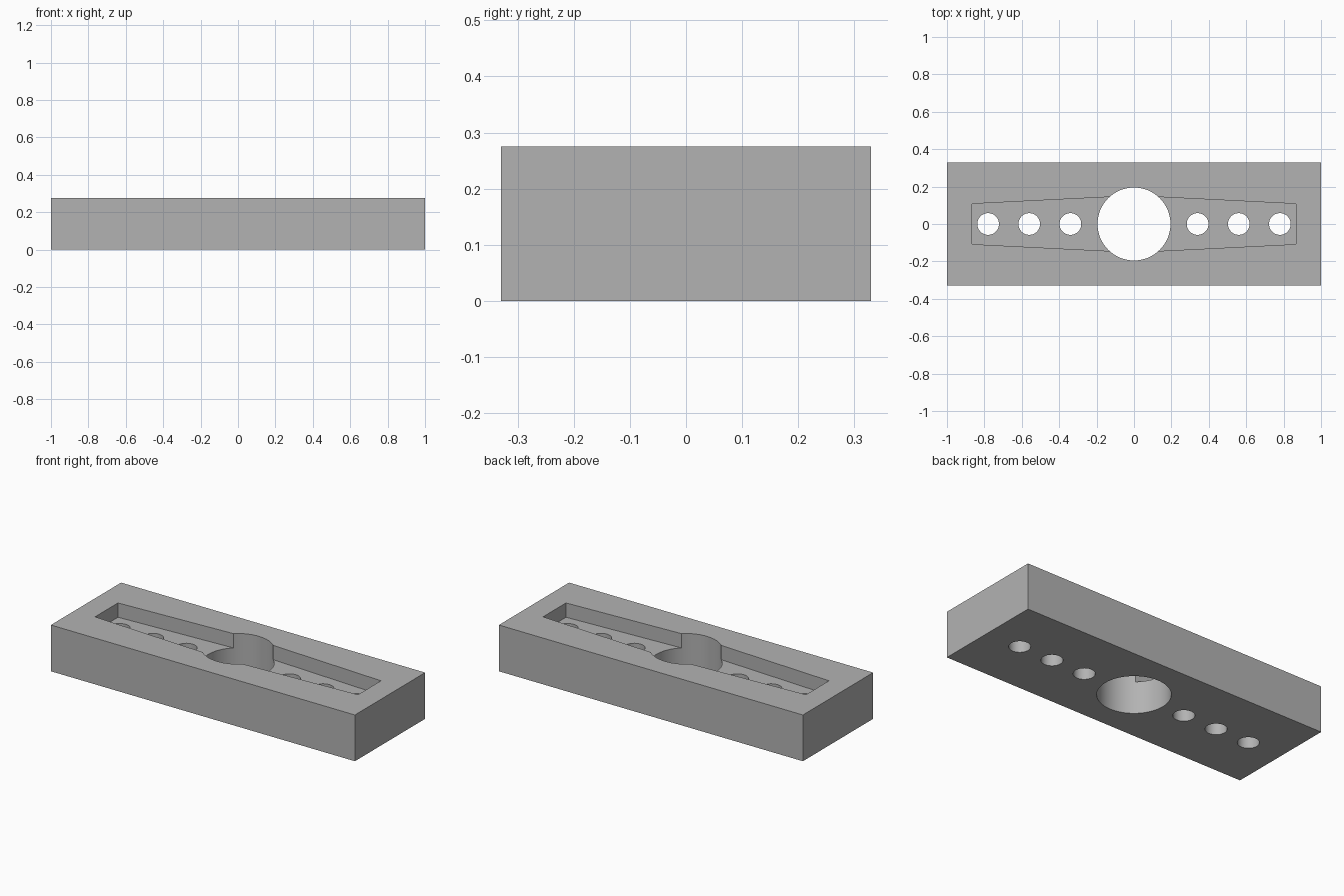
import bpy, bmesh, math

old = bpy.data.objects.get("Cube")
if old:
    bpy.data.objects.remove(old, do_unlink=True)

HEIGHT, FLOOR = 0.275, 0.19

grey = bpy.data.materials.new("grey")
grey.use_nodes = True
colour = (0.45, 0.45, 0.45, 1)
grey.diffuse_color = colour
grey.node_tree.nodes["Principled BSDF"].inputs["Base Color"].default_value = colour


def prism(name, outline, z0, z1):
    """Extrude a flat outline between two heights."""
    bm = bmesh.new()
    face = bm.faces.new([bm.verts.new((x, y, z0)) for x, y in outline])
    top = bmesh.ops.extrude_face_region(bm, geom=[face])["geom"]
    verts = [v for v in top if isinstance(v, bmesh.types.BMVert)]
    bmesh.ops.translate(bm, verts=verts, vec=(0, 0, z1 - z0))
    bmesh.ops.recalc_face_normals(bm, faces=bm.faces)
    mesh = bpy.data.meshes.new(name)
    bm.to_mesh(mesh)
    bm.free()
    mesh.materials.append(grey)
    obj = bpy.data.objects.new(name, mesh)
    bpy.context.collection.objects.link(obj)
    return obj


def circle(cx, radius, sides=64):
    turn = 2 * math.pi / sides
    return [(cx + radius * math.cos(i * turn), radius * math.sin(i * turn))
            for i in range(sides)]


# Solid block
block = prism("block", [(-1, -0.33), (1, -0.33), (1, 0.33), (-1, 0.33)], 0, HEIGHT)

# Cutters: tapered pocket, central bore and rows of small holes
pocket = [(-0.865, -0.108), (0, -0.151), (0.865, -0.108),
          (0.865, 0.108), (0, 0.151), (-0.865, 0.108)]
cutters = [prism("pocket_cutter", pocket, FLOOR, HEIGHT + 0.1),
           prism("bore_cutter", circle(0, 0.195), -0.1, HEIGHT + 0.1)]
for side in (-1, 1):
    for x in (0.34, 0.56, 0.78):
        cutters.append(prism("hole_cutter", circle(side * x, 0.058), -0.1, HEIGHT + 0.1))

# Cut the block and remove the cutters
bpy.ops.object.select_all(action="DESELECT")
bpy.context.view_layer.objects.active = block
block.select_set(True)
for cutter in cutters:
    cutter.hide_render = True
    cut = block.modifiers.new("cut", "BOOLEAN")
    cut.operation = "DIFFERENCE"
    cut.solver = "EXACT"
    cut.object = cutter
    bpy.ops.object.modifier_apply(modifier=cut.name)
    bpy.data.objects.remove(cutter, do_unlink=True)

# Smooth round walls with sharp rims; the shallow pocket bend stays flat
bpy.ops.object.shade_smooth_by_angle(angle=math.radians(30))
for face in block.data.polygons:
    if abs(face.normal.z) > 0.9 or face.area > 0.02:
        face.use_smooth = False
